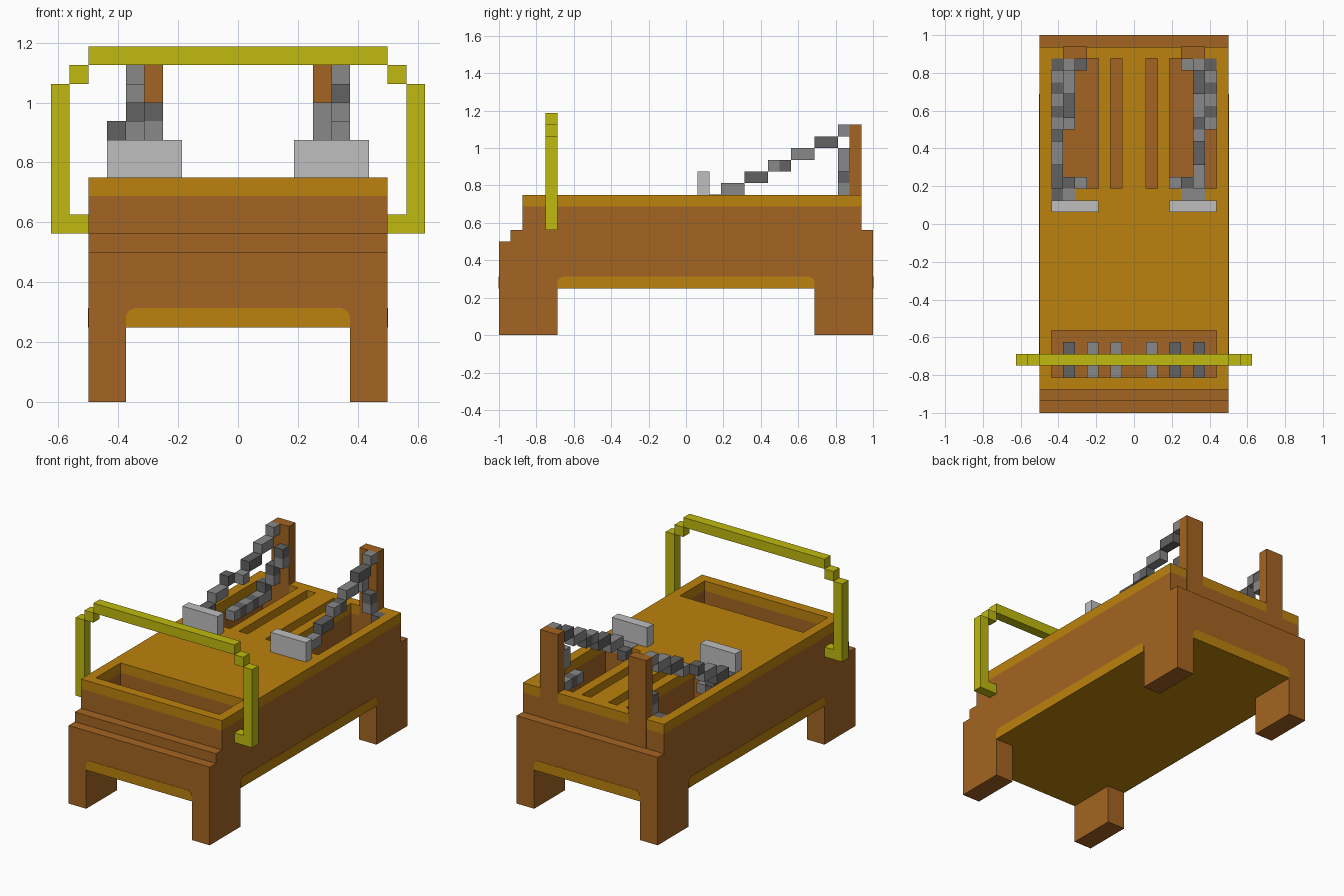
import bpy, bmesh
from mathutils import Vector

if "Cube" in bpy.data.objects:
    bpy.data.objects.remove(bpy.data.objects["Cube"])

U = 1 / 16  # block size


def material(name, r, g, b):
    def lin(v):
        v /= 255
        return v / 12.92 if v <= 0.04045 else ((v + 0.055) / 1.055) ** 2.4
    colour = (lin(r), lin(g), lin(b), 1)
    m = bpy.data.materials.new(name)
    m.use_nodes = True
    m.diffuse_color = colour
    m.node_tree.nodes["Principled BSDF"].inputs["Base Color"].default_value = colour
    return m


BROWN = material("brown wood", 164, 100, 34)
OCHRE = material("ochre wood", 188, 130, 14)
YELLOW = material("yellow", 192, 186, 14)
GREY = material("mid grey", 137, 137, 137)
DARK = material("dark grey", 98, 98, 98)
PALE = material("pale grey", 191, 191, 191)


def finish(name, bm, mats):
    bmesh.ops.recalc_face_normals(bm, faces=bm.faces)
    me = bpy.data.meshes.new(name)
    bm.to_mesh(me)
    bm.free()
    for m in mats:
        me.materials.append(m)
    ob = bpy.data.objects.new(name, me)
    bpy.context.collection.objects.link(ob)
    return ob


def add_box(bm, lo, hi, index=0):
    """Box between two corners, in blocks."""
    lo, hi = Vector(lo) * U, Vector(hi) * U
    verts = bmesh.ops.create_cube(bm, size=1)["verts"]
    for v in verts:
        v.co = Vector(lo[i] if v.co[i] < 0 else hi[i] for i in range(3))
    for f in verts[0].link_faces[:] + verts[-1].link_faces[:]:
        f.material_index = index


def boxes(name, spans, mats):
    bm = bmesh.new()
    for lo, hi in spans:
        add_box(bm, lo, hi)
    return finish(name, bm, mats)


def prism(name, profile, half, axis, mat):
    """Extrude a (horizontal, z) profile symmetrically along x or y."""
    bm = bmesh.new()
    def point(a, z, d):
        return Vector((d, a, z) if axis == "x" else (a, d, z)) * U
    face = bm.faces.new([bm.verts.new(point(a, z, -half)) for a, z in profile])
    ext = bmesh.ops.extrude_face_region(bm, geom=[face])["geom"]
    move = Vector((2 * half, 0, 0) if axis == "x" else (0, 2 * half, 0)) * U
    bmesh.ops.translate(bm, vec=move, verts=[g for g in ext if isinstance(g, bmesh.types.BMVert)])
    return finish(name, bm, [mat])


# Stepped body and top deck
body = prism("body", [(-16, 4), (16, 4), (16, 9), (15, 9), (15, 11), (-14, 11),
                      (-14, 9), (-15, 9), (-15, 8), (-16, 8)], 8, "x", BROWN)
deck = boxes("deck", [((-8, -14, 11), (8, 15, 12))], [OCHRE])

# Openings: front tray, narrow slots and wide slots
pits = [((-7, -13, 5.1), (7, -9, 13))]
for a, b in ((1, 2), (3, 7)):
    pits += [((a, 3, 5.1), (b, 14, 13)), ((-b, 3, 5.1), (-a, 14, 13))]
cutter = boxes("pit_cutter", pits, [])
cutter.hide_render = True
cutter.hide_viewport = True
cutter.display_type = "WIRE"
for ob in (body, deck):
    mod = ob.modifiers.new("pits", "BOOLEAN")
    mod.operation = "DIFFERENCE"
    mod.solver = "EXACT"
    mod.object = cutter

# Belly panel with chamfered trim showing on all four sides
for name, a, half, axis in (("belly_long", 11, 8.03, "x"), ("belly_cross", 6, 16.03, "y")):
    prism(name, [(-a, 3.97), (a, 3.97), (a, 4.55), (a - 0.15, 4.85), (a - 0.45, 5),
                 (0.45 - a, 5), (0.15 - a, 4.85), (-a, 4.55)], half, axis, OCHRE)

# Legs and rear posts
for side, s in (("left", 1), ("right", -1)):
    def span(a, b):
        return min(s * a, s * b), max(s * a, s * b)
    x0, x1 = span(6, 8)
    boxes("front_leg_" + side, [((x0, -16, 0), (x1, -11, 4))], [BROWN])
    boxes("back_leg_" + side, [((x0, 11, 0), (x1, 16, 4))], [BROWN])
    x0, x1 = span(4, 6)
    boxes("post_" + side, [((x0, 13.97, 9), (x1, 15.03, 18))], [BROWN])
    x0, x1 = span(3, 7)
    boxes("plate_" + side, [((x0, 1, 12), (x1, 2, 14))], [PALE])

    # Chain: (inner x, y, z, length in y, shade), descending from the post
    low = 5 if s > 0 else 6  # one chain drifts outward lower down
    k = 1 if s > 0 else 0
    links = [(5, 13, 17, 1, 0), (5, 11, 16, 2, k), (5, 9, 15, 2, 1 - k),
             (5, 8, 14, 1, k), (low, 7, 14, 1, 1 - k),
             (low, 5, 13, 2, k), (low, 3, 12, 2, 1 - k)]
    # Hanging tail down the post and into the wide slot
    links += [(4, 13, 15, 1, 1 - k), (4, 13, 14, 1, 0), (5, 13, 13, 1, 1), (5, 13, 12, 1, 0),
              (6, 13, 11, 1, 1), (6, 13, 10, 1, 0)]
    links += [(6, y, 10, 1, y % 2) for y in range(8, 13)]
    # Links sunk into the deck behind the plate and down the slot wall
    links += [(low, 2, 11.03, 1, 1 - k), (low - 1, 2, 11.03, 1, 0),
              (low - 1, 3, 11, 1, 1), (low - 2, 3, 10, 1, 0)]
    bm = bmesh.new()
    for x, y, z, n, shade in links:
        x0, x1 = span(x, x + 1)
        add_box(bm, (x0, y, z), (x1, y + n + (0.02 if y == 2 else 0), z + 1), shade)
    finish("chain_" + side, bm, [GREY, DARK])

# Bars at the bottom of the front tray
bm = bmesh.new()
for x, shade in ((-6, 1), (-4, 0), (-2, 0), (1, 0), (3, 1), (5, 1)):
    add_box(bm, (x, -13, 5.1), (x + 1, -10, 6.1), shade)
finish("tray_bars", bm, [GREY, DARK])

# Push handle arching over the front
parts = [((-8, -12, 18), (8, -11, 19))]
for a, b, z0, z1 in ((8, 9, 17, 18), (9, 10, 10, 17), (8, 10, 9, 10)):
    parts += [((a, -12, z0), (b, -11, z1)), ((-b, -12, z0), (-a, -11, z1))]
boxes("handle", parts, [YELLOW])
